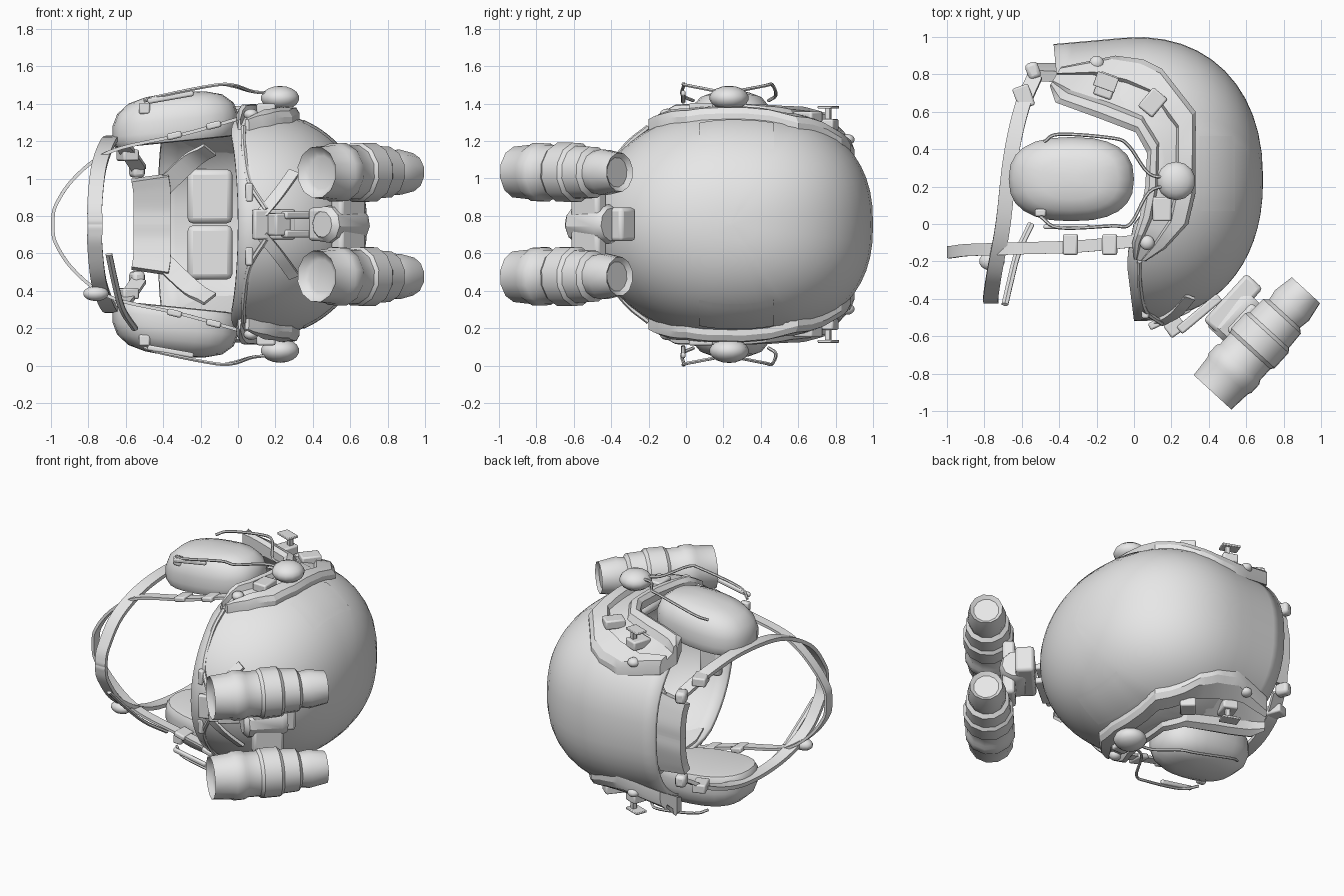
import bpy, bmesh, math
from mathutils import Vector, Matrix

cube = bpy.data.objects.get("Cube")
if cube:
    bpy.data.objects.remove(cube)

MID = 0.755   # height of the symmetry plane; parts are built around local z = 0
grey = bpy.data.materials.new("plain_grey")
grey.use_nodes = True
grey.diffuse_color = (0.8, 0.8, 0.8, 1)
grey.node_tree.nodes["Principled BSDF"].inputs["Base Color"].default_value = (0.8, 0.8, 0.8, 1)


def finish(name, bm, mirror=True, angle=35, bevel=0, solid=0):
    bmesh.ops.recalc_face_normals(bm, faces=bm.faces)
    me = bpy.data.meshes.new(name)
    bm.to_mesh(me)
    bm.free()
    me.materials.append(grey)
    ob = bpy.data.objects.new(name, me)
    bpy.context.collection.objects.link(ob)
    ob.location.z = MID
    bpy.ops.object.select_all(action='DESELECT')
    ob.select_set(True)
    bpy.context.view_layer.objects.active = ob
    bpy.ops.object.shade_smooth_by_angle(angle=math.radians(angle))
    if solid:
        m = ob.modifiers.new("Thickness", 'SOLIDIFY')
        m.thickness, m.offset = solid, -1
    if bevel:
        m = ob.modifiers.new("Bevel", 'BEVEL')
        m.width, m.segments = bevel, 2
    if mirror:
        m = ob.modifiers.new("Mirror", 'MIRROR')
        m.use_axis = (False, False, True)
        m.use_clip = True
    return ob


def loft(name, rings, caps=True, closed=True, **kw):
    bm = bmesh.new()
    rows = [[bm.verts.new(p) for p in r] for r in rings]
    n = len(rows[0])
    for a, b in zip(rows, rows[1:]):
        for i in range(n if closed else n - 1):
            j = (i + 1) % n
            bm.faces.new((a[i], a[j], b[j], b[i]))
    if caps:
        bm.faces.new(rows[0])
        bm.faces.new(rows[-1])
    return finish(name, bm, **kw)


def smooth_path(pts, steps):
    pts = [Vector(p) for p in pts]
    ext = [2 * pts[0] - pts[1]] + pts + [2 * pts[-1] - pts[-2]]
    out = []
    for a, b, c, d in zip(ext, ext[1:], ext[2:], ext[3:]):
        for k in range(steps):
            t = k / steps
            out.append(0.5 * (2 * b + (c - a) * t + (2 * a - 5 * b + 4 * c - d) * t * t
                              + (3 * b - a - 3 * c + d) * t ** 3))
    return out + [pts[-1]]


def sweep(name, pts, width, thick, side=(1, 0, 0), sides=4, steps=5, **kw):
    """Strap (4 sides) or cord (more sides) along a smoothed path."""
    path = smooth_path(pts, steps)
    rings = []
    for i, p in enumerate(path):
        t = (path[min(i + 1, len(path) - 1)] - path[max(i - 1, 0)]).normalized()
        s = Vector(side)
        s = (s - t * s.dot(t)).normalized()
        n = t.cross(s)
        k = 0.5 / math.cos(math.pi / sides)
        angs = [(j + 0.5) * math.tau / sides for j in range(sides)]
        rings.append([p + s * width * k * math.cos(a) + n * thick * k * math.sin(a) for a in angs])
    return loft(name, rings, **kw)


def lathe(name, profile, origin, axis, segs=10, **kw):
    q = Vector((0, 0, 1)).rotation_difference(Vector(axis))
    rings = [[Vector(origin) + q @ Vector((r * math.cos(k * math.tau / segs),
              r * math.sin(k * math.tau / segs), s)) for k in range(segs)] for s, r in profile]
    return loft(name, rings, **kw)


def box(name, centre, size, turn=0, tilt=0, bevel=0.01, **kw):
    bm = bmesh.new()
    bmesh.ops.create_cube(bm, size=1, matrix=Matrix.Translation(centre)
                          @ Matrix.Rotation(math.radians(turn), 4, 'Z')
                          @ Matrix.Rotation(math.radians(tilt), 4, 'Y')
                          @ Matrix.Diagonal((*size, 1)))
    return finish(name, bm, bevel=bevel, **kw)


def ball(name, centre, size, **kw):
    bm = bmesh.new()
    bmesh.ops.create_uvsphere(bm, u_segments=14, v_segments=9, radius=1,
                              matrix=Matrix.Translation(centre) @ Matrix.Diagonal((*size, 1)))
    return finish(name, bm, **kw)


# Helmet shell: crown towards +x, brow towards -y
TOP, LEN, WID, CY, DOME = 0.69, 0.76, 0.62, 0.24, 2.24
RIM = [(-0.52, 0.0), (-0.2, -0.04), (0, 0.0), (0.1, 0.08), (0.4, 0.1), (0.52, 0.04), (0.66, -0.4), (1, -0.43)]


def rim_x(y):
    for (y0, x0), (y1, x1) in zip(RIM, RIM[1:]):
        if y <= y1:
            return x0 + (x1 - x0) * max(0, y - y0) / (y1 - y0)
    return RIM[-1][1]


def shell_w(x, y):
    n = 2.4 if y > CY else 2.0
    s = (1 - (x / TOP) ** DOME) ** (1 / DOME) if x > 0 else 1
    return WID * max(0.01, s ** n - abs((y - CY) / LEN) ** n) ** (1 / n)


SEG, RINGS = 56, 16
rings = []
for k in range(RINGS + 1):
    ring = []
    for j in range(SEG):
        a = math.tau * j / SEG
        n = 2.4 if math.cos(a) > 0 else 2.0
        uy = math.copysign(abs(math.cos(a)) ** (2 / n), math.cos(a))
        uz = math.copysign(abs(math.sin(a)) ** (2 / n), math.sin(a))
        r = rim_x(CY + LEN * uy)
        end = math.acos((r / TOP) ** (DOME / 2)) if r > 0 else math.pi / 2 - r / TOP
        phi = 0.01 + (end - 0.01) * k / RINGS
        low = max(0, phi - math.pi / 2)
        x = TOP * math.cos(phi) ** (2 / DOME) if low == 0 else -TOP * low
        sc = math.sin(phi) ** (2 / DOME) if low == 0 else 1 - 0.08 * low
        ring.append((x, CY + LEN * sc * uy, WID * sc * uz))
    rings.append(ring)
shell = loft("helmet_shell", rings, caps=False, mirror=False, solid=0.03, angle=50)
bm = bmesh.new()
bm.from_mesh(shell.data)
bmesh.ops.holes_fill(bm, edges=[e for e in bm.edges if e.is_boundary and e.verts[0].co.x > 0.6])
bmesh.ops.recalc_face_normals(bm, faces=bm.faces)
bm.to_mesh(shell.data)
bm.free()

# Thin side patches lying on the shell
patch = []
for i in range(9):
    y = 0.07 + 0.4 * i / 8
    patch.append([(x, y, shell_w(x, y) + 0.004) for x in (0.35 + 0.19 * k / 8 for k in range(9))])
loft("side_patch", patch, caps=False, closed=False)

# Side rails: angular, flat-topped, with a recessed channel
STATIONS = [(0.0, -0.19, 0.06, -0.2), (-0.01, -0.1, 0.17, -0.13), (0.03, 0.04, 0.29, 0.0),
            (0.06, 0.2, 0.33, 0.17), (0.07, 0.38, 0.33, 0.6), (0.01, 0.49, 0.15, 0.83),
            (-0.2, 0.57, 0.05, 0.88), (-0.42, 0.65, -0.1, 0.9), (-0.45, 0.74, -0.39, 0.84)]
SECTION = [(0.08, 0), (0.2, 0), (0.26, -0.035), (0.6, -0.035), (0.65, 0), (0.93, 0)]


def rail_top(y):
    return 0.645 - 0.55 * max(0, y - 0.6) ** 1.3 - 0.6 * max(0, -0.05 - y)


rail = []
for s, e in zip(STATIONS, STATIONS[1:] + STATIONS[-1:]):
    for k in range(3 if e != s else 1):
        mix = [u + (v - u) * k / 3 for u, v in zip(s, e)]
        p, q = Vector(mix[:2]), Vector(mix[2:])
        base_p, base_q = shell_w(*p), shell_w(*q)
        high = max(rail_top(p.y), base_p + 0.02)
        low = min(base_q + 0.06, high)
        ring = [(*p, base_p - 0.05), (*p, high - 0.03)]
        for t, h in SECTION:
            ring.append((*p.lerp(q, t), high + (low - high) * t + h))
        rail.append(ring + [(*q, low - 0.03), (*q, base_q - 0.03)])
loft("side_rail", rail, angle=20)
for x, y, turn in ((0.15, 0.08, 0), (0.1, 0.65, -40), (-0.15, 0.74, -20)):
    box("rail_block", (x, y, shell_w(x, y) + 0.02), (0.1, 0.13, 0.06), turn)
for x, y in ((0.07, -0.1), (-0.2, 0.86)):
    ball("rail_screw", (x, y, shell_w(x, y) + 0.035), (0.04, 0.04, 0.03))
box("rail_clip", (-0.15, 0.76, 0.625), (0.12, 0.08, 0.015), turn=-20, bevel=0.004)
box("rail_clip_post", (-0.13, 0.76, 0.59), (0.03, 0.03, 0.07), turn=-20, bevel=0.004)

# Ear cups: wide flat base, domed outside
cup = []
for w, s in ((0.44, 0.82), (0.445, 0.94), (0.47, 0.99), (0.5, 1), (0.56, 1),
             (0.62, 0.93), (0.67, 0.75), (0.695, 0.48), (0.705, 0.15)):
    ring = []
    for j in range(24):
        c, sn = math.cos(j * math.tau / 24), math.sin(j * math.tau / 24)
        x = 0.335 * s * math.copysign(abs(c) ** 0.8, c)
        y = 0.225 * s * math.copysign(abs(sn) ** 0.8, sn)
        ring.append((x - 0.335, y + 0.24, w + 0.1 * x))
    cup.append(ring)
loft("ear_cup", cup, angle=40)
for x, y in ((-0.5, 0.06), (-0.52, 0.22), (-0.52, 0.3)):
    box("cup_button", (x, y, 0.62), (0.06, 0.04, 0.06))

# Ear cup arm: pivot ball and wire yoke
ball("arm_pivot", (0.225, 0.23, 0.675), (0.105, 0.105, 0.065))
sweep("arm_wire_back", [(0.2, 0.25, 0.7), (0.08, 0.27, 0.71), (-0.03, 0.42, 0.74), (-0.12, 0.46, 0.745),
                        (-0.4, 0.48, 0.69), (-0.48, 0.44, 0.66)], 0.016, 0.016, (0, 0, 1), 6)
sweep("arm_wire_front", [(0.2, 0.21, 0.7), (0.08, 0.17, 0.71), (-0.02, 0.0, 0.743), (-0.12, -0.01, 0.745),
                         (-0.4, -0.02, 0.69), (-0.5, 0.04, 0.66)], 0.016, 0.016, (0, 0, 1), 6)
box("yoke_bar", (-0.36, -0.015, 0.68), (0.25, 0.025, 0.03), tilt=-10)

# Inner pads
box("rear_pad", (-0.15, 0.87, 0.15), (0.24, 0.08, 0.29), bevel=0.03)
sweep("nape_pad", [(-0.47, 0.79, 0.25), (-0.46, 0.81, 0.18), (-0.46, 0.83, 0.08), (-0.46, 0.83, 0)],
      0.2, 0.06, (1, 0, 0))
box("crown_pad", (0.56, 0.25, 0), (0.08, 0.45, 0.35), mirror=False, bevel=0.03)
box("side_pad", (0.2, 0.2, 0.5), (0.2, 0.35, 0.07), bevel=0.03)
box("brow_pad", (0.1, -0.42, 0.1), (0.15, 0.06, 0.19), bevel=0.02)
sweep("nape_strap", [(-0.15, 0.7, 0.4), (-0.25, 0.76, 0.34), (-0.4, 0.82, 0.2)], 0.1, 0.02)

# Chin straps
sweep("chin_strap", [(0.02, -0.09, 0.57), (-0.3, -0.12, 0.48), (-0.62, -0.13, 0.41), (-0.77, -0.135, 0.34),
                     (-0.9, -0.14, 0.22), (-0.975, -0.15, 0.1), (-0.99, -0.15, 0.03), (-0.99, -0.15, 0)],
      0.065, 0.018, (0, 1, 0))
for x, w in ((-0.13, 0.53), (-0.34, 0.475)):
    box("strap_buckle", (x, -0.11, w), (0.08, 0.11, 0.035), tilt=-14)
sweep("jaw_strap", [(-0.53, 0.79, 0.3), (-0.6, 0.62, 0.4), (-0.66, 0.35, 0.46), (-0.7, 0.0, 0.43),
                    (-0.745, -0.25, 0.3), (-0.765, -0.38, 0.12), (-0.765, -0.41, 0.03), (-0.765, -0.41, 0)],
      0.08, 0.025)
box("jaw_buckle", (-0.59, 0.68, 0.37), (0.09, 0.12, 0.06), turn=20)
box("nape_joint", (-0.54, 0.82, 0.29), (0.07, 0.09, 0.08), turn=20, bevel=0.02)

# Microphone boom on one side only
sweep("microphone_boom", [(-0.55, 0.0, -0.56), (-0.62, -0.15, -0.45), (-0.66, -0.3, -0.3), (-0.69, -0.43, -0.16)],
      0.035, 0.02, sides=6, mirror=False)
ball("microphone", (-0.76, -0.2, -0.37), (0.07, 0.05, 0.04), mirror=False)

# Twin goggle tubes
AX = Vector((0.675, 0.738, 0))
START = Vector((0.42, -0.9, 0.278))
lathe("goggle_tube", [(0.04, 0.09), (0.03, 0.115), (0, 0.14), (0.12, 0.15), (0.14, 0.16), (0.2, 0.16),
                      (0.22, 0.148), (0.3, 0.148), (0.32, 0.162), (0.43, 0.162), (0.45, 0.145), (0.55, 0.14),
                      (0.57, 0.115), (0.63, 0.125), (0.74, 0.105), (0.72, 0.08)], START, AX, segs=12, angle=34)

# Bridge and mount
box("goggle_bridge", (0.53, -0.43, 0), (0.34, 0.12, 0.18), turn=47.5, mirror=False, bevel=0.02)
box("bridge_wing", (0.59, -0.52, 0.1), (0.2, 0.08, 0.18), turn=47.5, bevel=0.02)
lathe("bridge_barrel", [(0, 0.07), (0.03, 0.1), (0.24, 0.11), (0.28, 0.09)], (0.45, -0.6, 0), AX,
      segs=10, mirror=False)
box("mount_arm", (0.35, -0.48, 0.05), (0.28, 0.05, 0.04), turn=40)
box("mount_plate", (0.19, -0.5, 0), (0.24, 0.04, 0.16), turn=25, mirror=False)
box("mount_hinge", (0.22, -0.55, 0), (0.1, 0.08, 0.12), turn=35, mirror=False)
sweep("mount_brace", [(0.13, -0.53, 0.06), (0.22, -0.48, 0.17), (0.3, -0.39, 0.28)], 0.06, 0.02)
sweep("brow_cord", [(0.03, -0.2, 0.52), (0.03, -0.32, 0.42), (0.06, -0.46, 0.23), (0.15, -0.53, 0.08)],
      0.025, 0.025, sides=6)
box("cord_toggle", (0.06, -0.48, 0.17), (0.04, 0.05, 0.1))
